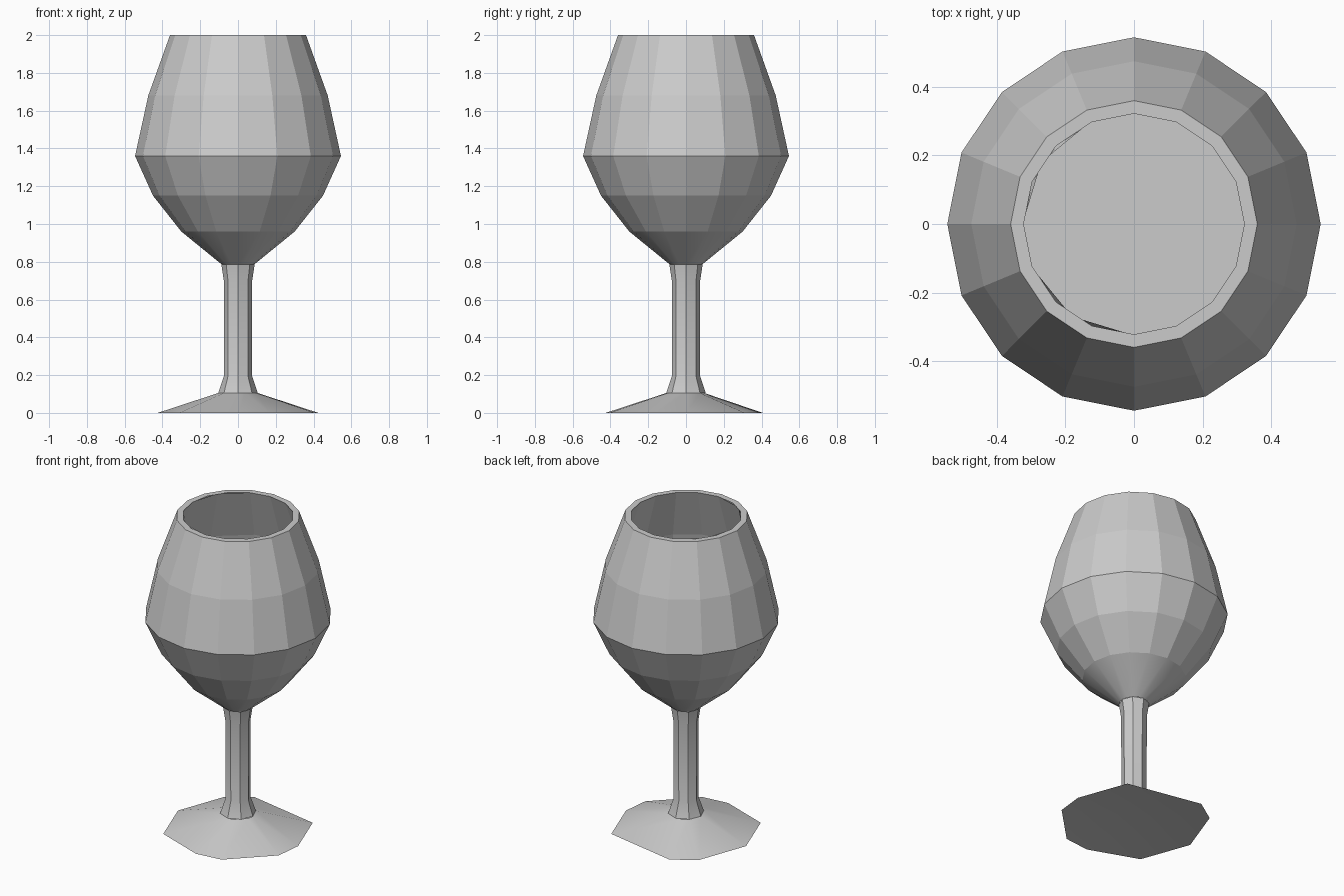
import bpy, bmesh
from math import cos, sin, radians, tau

SIDES = 16
cube = bpy.data.objects.get("Cube")
if cube:
    bpy.data.objects.remove(cube, do_unlink=True)

grey = bpy.data.materials.new("grey")
grey.use_nodes = True
colour = (0.6, 0.6, 0.6, 1)
grey.diffuse_color = colour
bsdf = next(n for n in grey.node_tree.nodes if n.type == 'BSDF_PRINCIPLED')
bsdf.inputs["Base Color"].default_value = colour


def lathe(name, profile, merges=None, smooth=None, cap_start=False, cap_end=False):
    """Loft 16-sided rings of (radius, z); merges slide and weld ring corners."""
    merges = merges or {}
    bm = bmesh.new()
    rings = []
    for radius, z in profile:
        ring = []
        for i in range(SIDES):
            a = merges.get(i, i) * tau / SIDES
            ring.append(bm.verts.new((radius * cos(a), radius * sin(a), z)))
        rings.append(ring)
    for low, high in zip(rings, rings[1:]):
        for i in range(SIDES):
            j = (i + 1) % SIDES
            bm.faces.new((low[i], low[j], high[j], high[i]))
    if cap_start:
        bm.faces.new(rings[0][::-1])
    if cap_end:
        bm.faces.new(rings[-1])
    bmesh.ops.remove_doubles(bm, verts=bm.verts[:], dist=0.0005)
    mesh = bpy.data.meshes.new(name)
    bm.to_mesh(mesh)
    bm.free()
    mesh.materials.append(grey)
    obj = bpy.data.objects.new(name, mesh)
    bpy.context.collection.objects.link(obj)
    if smooth:
        bpy.ops.object.select_all(action='DESELECT')
        obj.select_set(True)
        bpy.context.view_layer.objects.active = obj
        bpy.ops.object.shade_smooth_by_angle(angle=radians(smooth))
    return obj


# Faceted outer bowl
lathe("bowl_outside", [(0.30, 0.96), (0.45, 1.15), (0.545, 1.36), (0.475, 1.68), (0.36, 2.0)])

# Smooth cone under the bowl
lathe("bowl_bottom", [(0.085, 0.785), (0.30, 0.96)], smooth=35)

# Rim, inner wall and flat floor of the bowl
inner_merges = {6: 6.5, 7: 6.5, 10: 10.5, 11: 10.5}
lathe("bowl_inside", [(0.325, 2.0), (0.435, 1.68), (0.50, 1.36), (0.41, 1.15)],
      inner_merges, cap_end=True)
for f in bpy.data.objects["bowl_inside"].data.polygons:
    f.use_smooth = False

# Flat lip joining the two bowl walls, slightly overlapping the inner corners
lathe("bowl_rim", [(0.36, 2.0), (0.322, 2.0)])

# Eight-sided stem with a flare at each end
even = {i: i - 1 for i in range(1, SIDES, 2)}
lathe("stem", [(0.105, 0.105), (0.073, 0.2), (0.075, 0.7), (0.088, 0.785)], even, smooth=30)

# Irregular nine-sided foot, hollow underneath
foot_merges = {1: 0, 3: 2, 4: 5, 7: 6, 9: 8, 11: 10, 14: 13}
foot = lathe("foot", [(0.0, 0.035), (0.44, 0.0), (0.105, 0.105)], foot_merges, smooth=40)
for v in foot.data.vertices:
    if v.co.z < 0.01 and min(abs(v.co.x), abs(v.co.y)) < 0.01:
        v.co.xy *= 0.966
